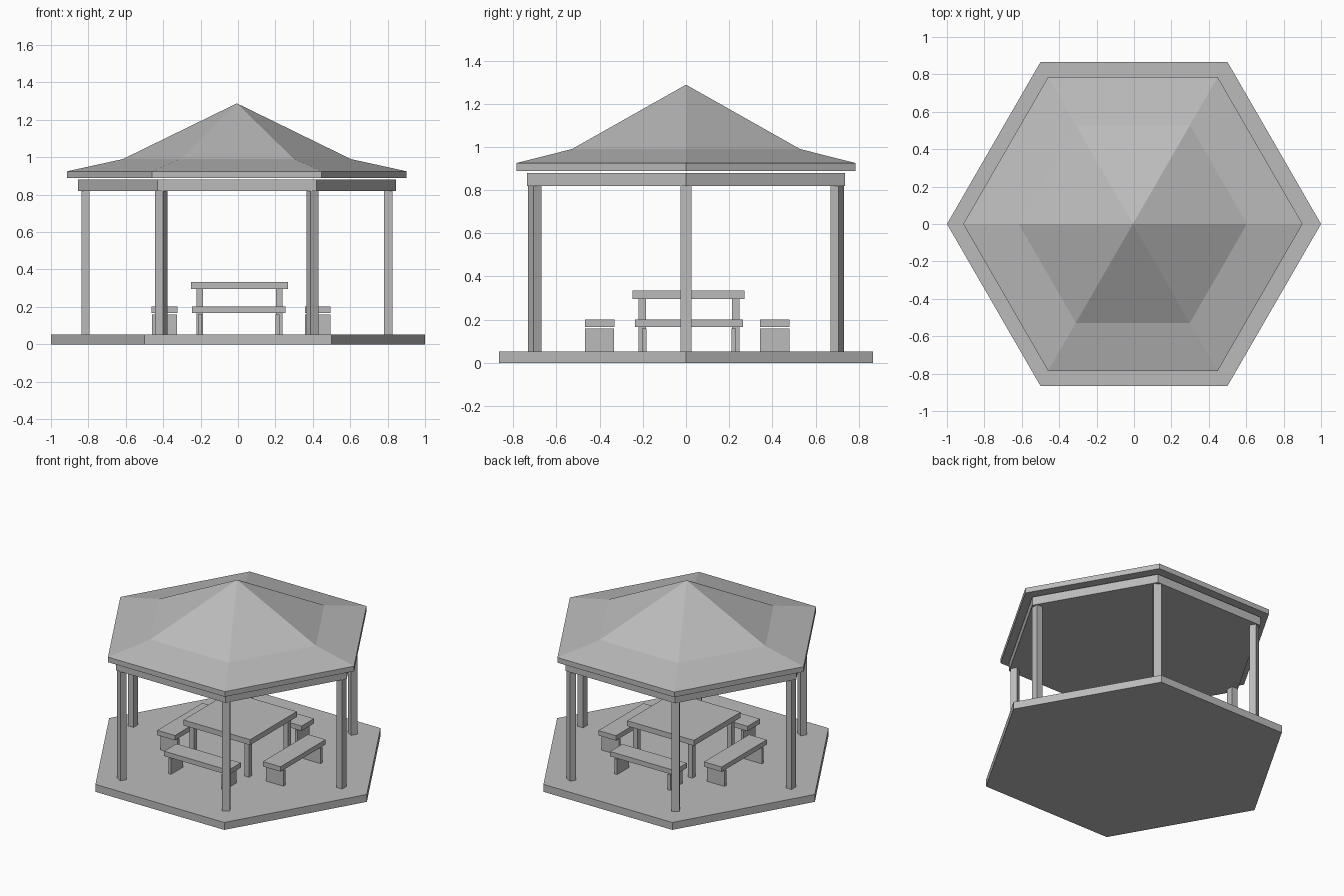
import bpy
import math
from mathutils import Matrix

cube = bpy.data.objects.get("Cube")
if cube:
    bpy.data.objects.remove(cube, do_unlink=True)

grey = bpy.data.materials.new("plain grey")
grey.use_nodes = True
colour = (0.5, 0.5, 0.5, 1)
grey.diffuse_color = colour
grey.node_tree.nodes["Principled BSDF"].inputs["Base Color"].default_value = colour


def make(name, verts, faces):
    mesh = bpy.data.meshes.new(name)
    mesh.from_pydata(verts, [], faces)
    mesh.materials.append(grey)
    obj = bpy.data.objects.new(name, mesh)
    bpy.context.collection.objects.link(obj)
    return obj


def hexagon(name, rings, x=0, apex=None):
    """Stack six-sided rings of (radius, z), closed by a flat cap or an apex."""
    verts = [(x + r * math.cos(math.radians(60 * i)), r * math.sin(math.radians(60 * i)), z)
             for r, z in rings for i in range(6)]
    faces = [tuple(reversed(range(6)))]
    for k in range(len(rings) - 1):
        for i in range(6):
            a, b = k * 6 + i, k * 6 + (i + 1) % 6
            faces.append((a, b, b + 6, a + 6))
    last = len(verts) - 6
    if apex is None:
        faces.append(tuple(range(last, last + 6)))
    else:
        verts.append((x, 0, apex))
        faces += [(last + i, last + (i + 1) % 6, last + 6) for i in range(6)]
    return make(name, verts, faces)


def box(name, size, centre, bottom, top, angle=0):
    """Upright box with a footprint size, turned about z."""
    bpy.ops.mesh.primitive_cube_add(size=1)
    obj = bpy.context.object
    obj.name = name
    obj.data.transform(Matrix.Diagonal((size[0], size[1], top - bottom, 1)))
    obj.location = (centre[0], centre[1], (bottom + top) / 2)
    obj.rotation_euler.z = angle
    obj.data.materials.append(grey)
    return obj


FLOOR = 0.052
SHIFT = -0.006  # the shelter sits slightly off the floor centre

# Floor, ring beam and two-pitch roof
hexagon("floor", [(1, 0), (1, FLOOR)])
hexagon("roof_beam", [(0.85, 0.82), (0.85, 0.88)], SHIFT)
hexagon("roof", [(0.907, 0.889), (0.907, 0.925), (0.61, 0.99)], SHIFT, 1.288)

# Six posts, each facing outward
for i in range(6):
    a = math.radians(60 * i)
    box(f"post_{i + 1}", (0.044, 0.05),
        (SHIFT + 0.809 * math.cos(a), 0.809 * math.sin(a)), FLOOR, 0.82, a)

# Square table
box("table_top", (0.518, 0.518), (0.008, 0.012), 0.296, 0.334)
for sx in (-1, 1):
    for sy in (-1, 1):
        box("table_leg", (0.035, 0.035), (0.008 + sx * 0.213, 0.014 + sy * 0.216),
            FLOOR, 0.296)

# Four benches, one per table side, on plank legs
benches = {"front": (0.004, -0.4, 0), "back": (0.004, 0.411, 0),
           "right": (-0.393, 0.014, 1), "left": (0.427, 0.014, 1)}
for side, (x, y, turned) in benches.items():
    seat = (0.137, 0.5) if turned else (0.5, 0.137)
    plank = (0.135, 0.021) if turned else (0.021, 0.135)
    box(f"{side}_bench_seat", seat, (x, y), 0.167, 0.201)
    for s in (-0.207, 0.207):
        spot = (x, y + s) if turned else (x + s, y)
        box(f"{side}_bench_leg", plank, spot, FLOOR, 0.16)
